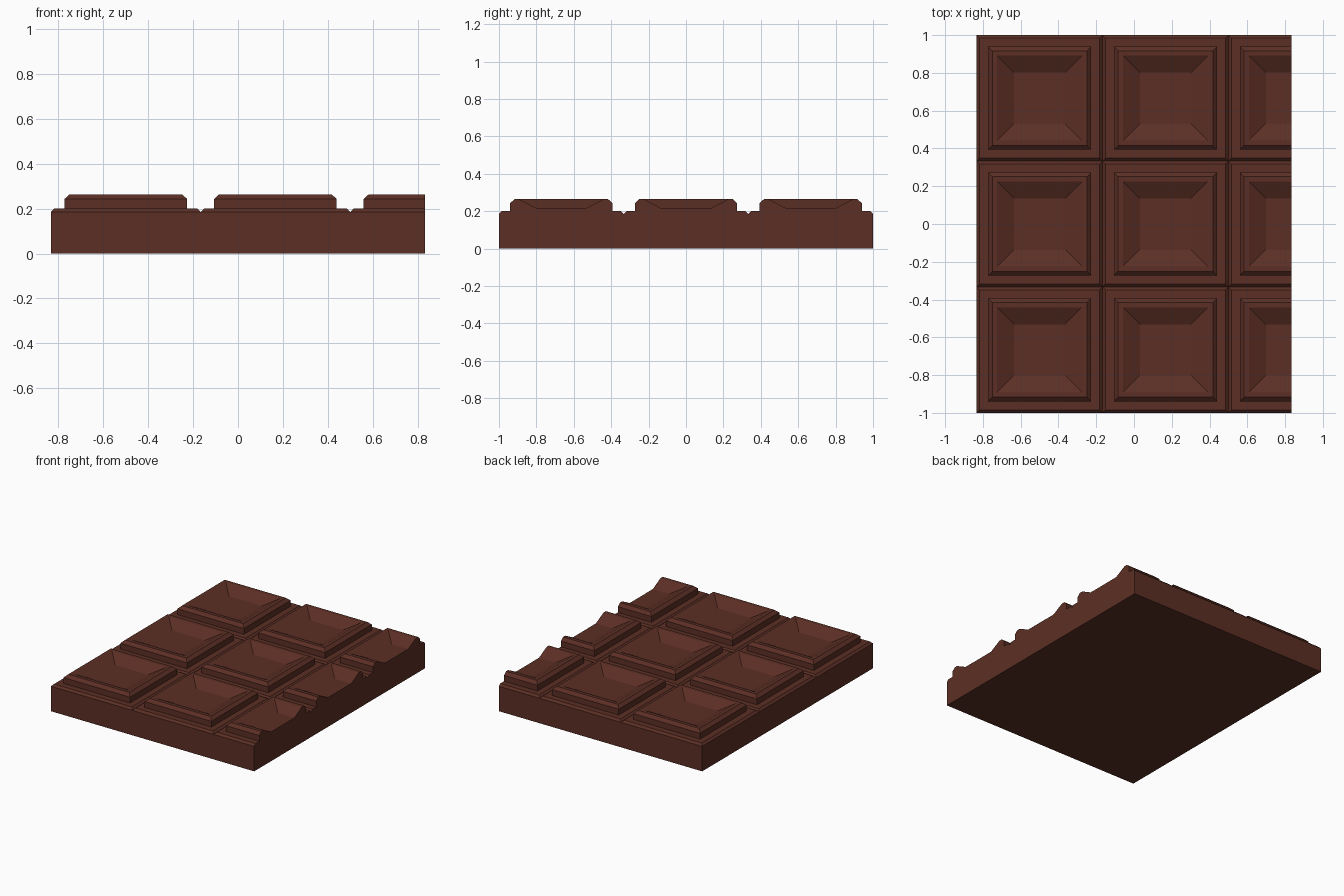
import bpy, bmesh

if "Cube" in bpy.data.objects:
    bpy.data.objects.remove(bpy.data.objects["Cube"])

CELL = 2 / 3
X0, Y0 = -2.5 / 3, -1.0
CUT_X = 2.5 / 3
# (inset from cell edge, height): groove, ledge, raised wall, bevel, rim, dished floor
PROFILE = [(0, 0.185), (0.015, 0.2), (0.06, 0.2), (0.06, 0.243),
           (0.083, 0.264), (0.108, 0.264), (0.198, 0.217)]

bm = bmesh.new()


def add_square(x, y):
    """One moulded square built from nested rings."""
    previous = None
    for inset, z in PROFILE:
        a, b = inset, CELL - inset
        ring = [bm.verts.new((x + u, y + v, z))
                for u, v in ((a, a), (b, a), (b, b), (a, b))]
        if previous:
            for i in range(4):
                j = (i + 1) % 4
                bm.faces.new((previous[i], previous[j], ring[j], ring[i]))
        previous = ring
    bm.faces.new(previous)


# Three by three squares
for col in range(3):
    for row in range(3):
        add_square(X0 + col * CELL, Y0 + row * CELL)
bmesh.ops.remove_doubles(bm, verts=bm.verts[:], dist=0.0005)

# Solid sides and underside
border = [e for e in bm.edges if e.is_boundary]
result = bmesh.ops.extrude_edge_only(bm, edges=border)
for v in result["geom"]:
    if isinstance(v, bmesh.types.BMVert):
        v.co.z = 0
bmesh.ops.holes_fill(bm, edges=[e for e in bm.edges if e.is_boundary], sides=0)

# Last column snapped off through the middle
bmesh.ops.bisect_plane(bm, geom=bm.verts[:] + bm.edges[:] + bm.faces[:],
                       dist=1e-5, plane_co=(CUT_X, 0, 0), plane_no=(1, 0, 0),
                       clear_outer=True)
bmesh.ops.holes_fill(bm, edges=[e for e in bm.edges if e.is_boundary], sides=0)
bmesh.ops.recalc_face_normals(bm, faces=bm.faces[:])

mesh = bpy.data.meshes.new("chocolate_bar")
bm.to_mesh(mesh)
bm.free()
bar = bpy.data.objects.new("chocolate_bar", mesh)
bpy.context.collection.objects.link(bar)

# Dark brown chocolate
mat = bpy.data.materials.new("chocolate")
mat.diffuse_color = (0.105, 0.028, 0.018, 1)
mat.use_nodes = True
mat.node_tree.nodes["Principled BSDF"].inputs["Base Color"].default_value = mat.diffuse_color
mesh.materials.append(mat)
